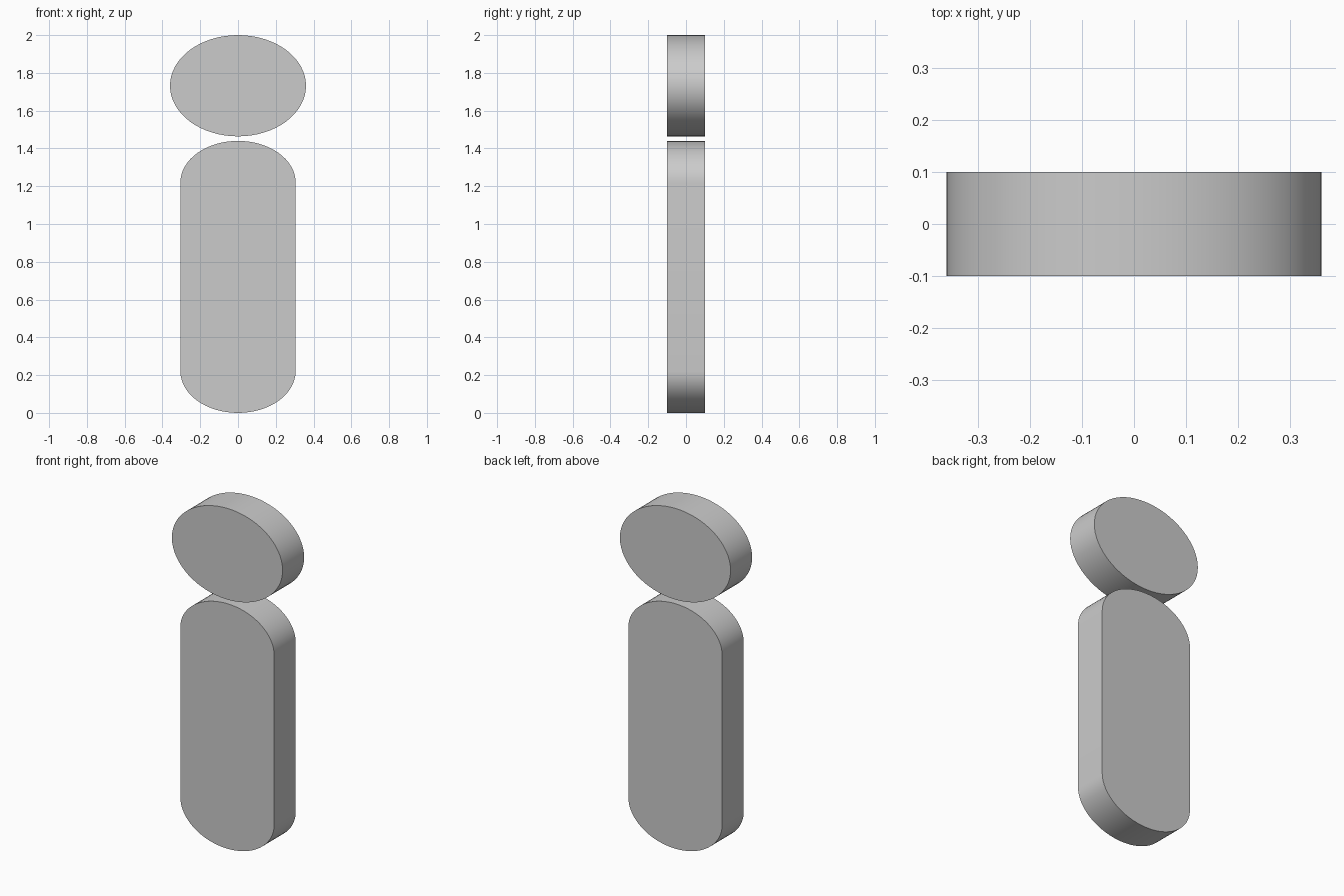
import bpy, bmesh
from math import sin, cos, pi, radians

if "Cube" in bpy.data.objects:
    bpy.data.objects.remove(bpy.data.objects["Cube"])

DEPTH = 0.2
STEPS = 32  # segments per half ellipse


def arc(rx, rz, cz, start):
    """Half ellipse in the XZ plane, counter-clockwise from the start angle."""
    return [(rx * cos(start + pi * i / STEPS), cz + rz * sin(start + pi * i / STEPS))
            for i in range(STEPS + 1)]


def slab(name, rx, rz, low, high):
    """Extruded outline: half ellipses centred at low and high, joined by straight sides."""
    outline = arc(rx, rz, high, 0) + arc(rx, rz, low, pi)
    bm = bmesh.new()
    face = bm.faces.new([bm.verts.new((x, -DEPTH / 2, z)) for x, z in outline])
    bmesh.ops.remove_doubles(bm, verts=bm.verts[:], dist=1e-5)
    ext = bmesh.ops.extrude_face_region(bm, geom=bm.faces[:], use_keep_orig=True)
    moved = [g for g in ext["geom"] if isinstance(g, bmesh.types.BMVert)]
    bmesh.ops.translate(bm, verts=moved, vec=(0, DEPTH, 0))
    bmesh.ops.recalc_face_normals(bm, faces=bm.faces[:])
    mesh = bpy.data.meshes.new(name)
    bm.to_mesh(mesh)
    bm.free()
    obj = bpy.data.objects.new(name, mesh)
    bpy.context.collection.objects.link(obj)
    bpy.ops.object.select_all(action='DESELECT')
    obj.select_set(True)
    bpy.context.view_layer.objects.active = obj
    bpy.ops.object.shade_smooth_by_angle(angle=radians(30))
    return obj


# Tall rounded body
slab("body_slab", 0.305, 0.22, 0.22, 1.22)

# Oval head floating just above it
slab("head_disc", 0.36, 0.268, 1.732, 1.732)
